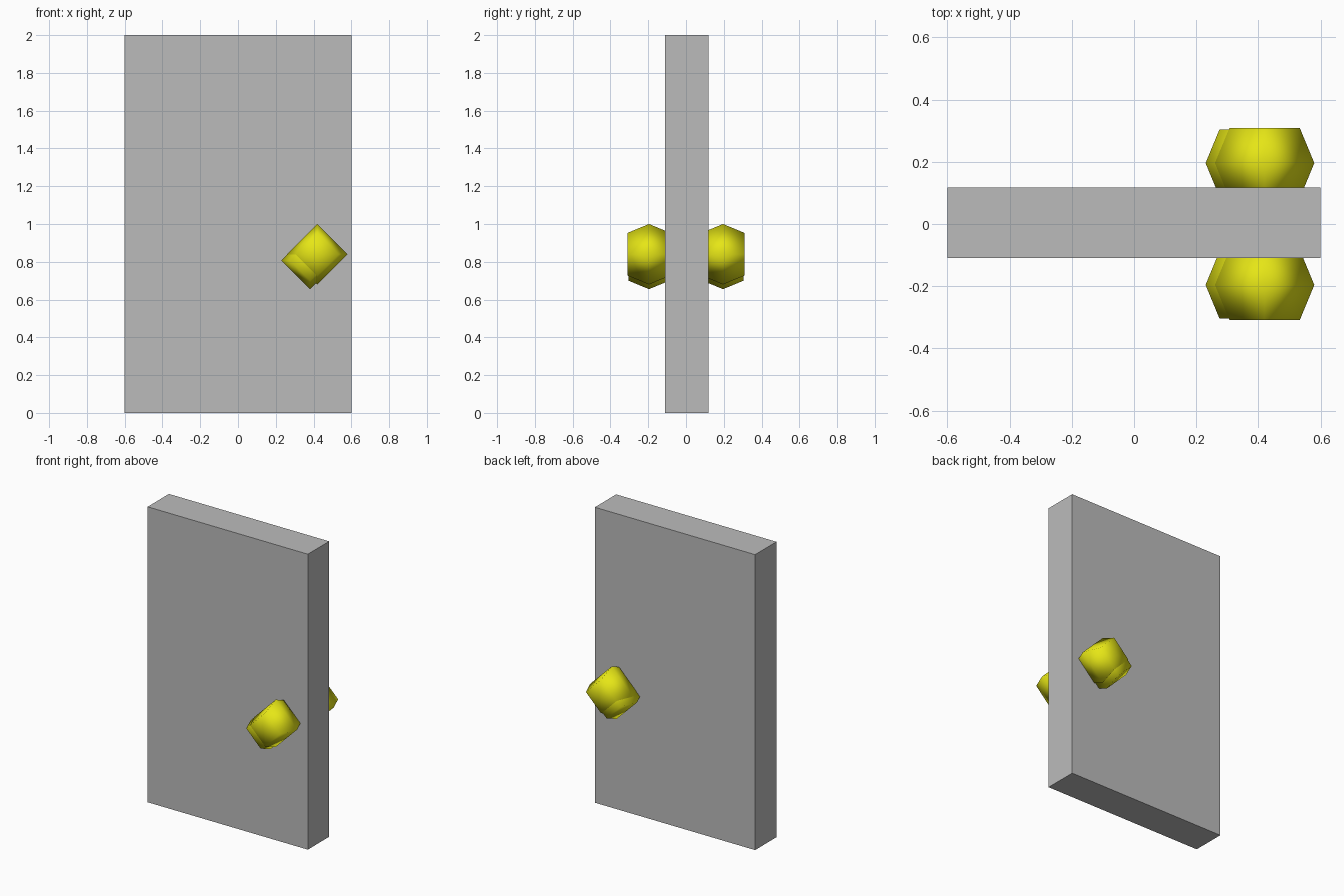
import bpy
import bmesh
from math import radians
from mathutils import Matrix, Vector

cube = bpy.data.objects.get("Cube")
if cube:
    bpy.data.objects.remove(cube, do_unlink=True)


def make_material(name, rgb):
    mat = bpy.data.materials.new(name)
    mat.use_nodes = True
    color = (*rgb, 1.0)
    mat.diffuse_color = color
    mat.node_tree.nodes["Principled BSDF"].inputs["Base Color"].default_value = color
    return mat


def add_object(name, bm, mat, smooth=False):
    bmesh.ops.recalc_face_normals(bm, faces=bm.faces)
    mesh = bpy.data.meshes.new(name)
    for face in bm.faces:
        face.smooth = smooth
    bm.to_mesh(mesh)
    bm.free()
    mesh.materials.append(mat)
    obj = bpy.data.objects.new(name, mesh)
    bpy.context.collection.objects.link(obj)
    return obj


def add_knob_part(name, center, radius):
    """Four-sided ball with its poles flattened, facing along y."""
    bm = bmesh.new()
    bmesh.ops.create_uvsphere(bm, u_segments=4, v_segments=4, radius=radius)
    flat = radius * 0.7071
    for v in bm.verts:
        v.co.z = max(-flat, min(flat, v.co.z))
    bm.transform(Matrix.Translation(Vector(center)) @ Matrix.Rotation(radians(90), 4, "X"))
    return add_object(name, bm, brass, smooth=True)


grey = make_material("door grey", (0.5, 0.5, 0.5))
brass = make_material("knob yellow", (0.79, 0.79, 0.008))

# Door slab
bm = bmesh.new()
bmesh.ops.create_cube(bm, size=1)
bm.transform(Matrix.Translation((0, 0.004, 1)) @ Matrix.Diagonal((1.2, 0.228, 2, 1)))
add_object("door_panel", bm, grey)

# A knob on each side, made of a main ball and a smaller offset one
for side, y in (("front", -0.196), ("back", 0.196)):
    add_knob_part(side + "_knob", (0.42, y, 0.84), 0.16)
    add_knob_part(side + "_knob_base", (0.382, y, 0.807), 0.152)
